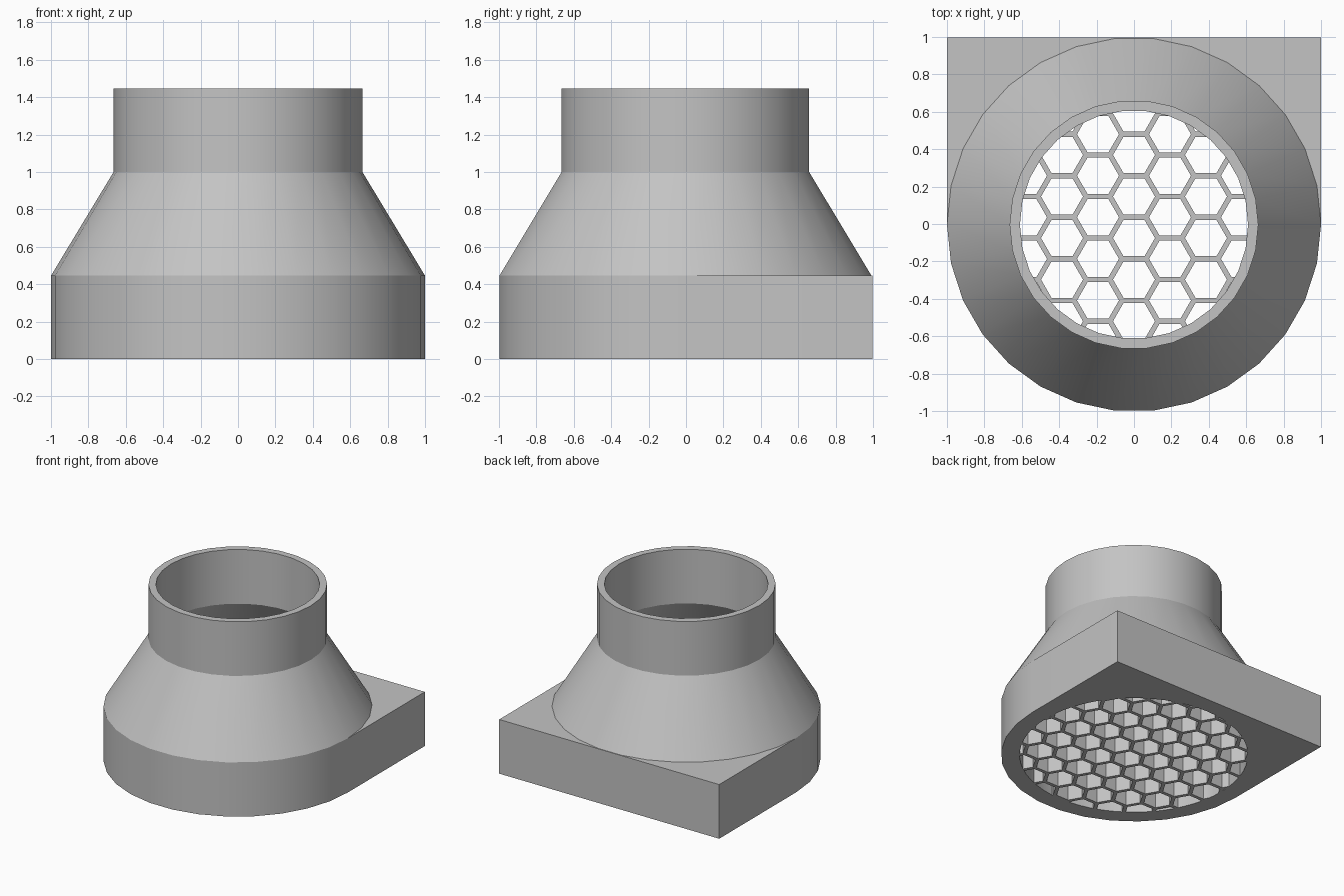
import bpy
import bmesh
import math

if "Cube" in bpy.data.objects:
    bpy.data.objects.remove(bpy.data.objects["Cube"], do_unlink=True)

SIDES = 30
Y0 = -0.003                     # centres the half-round plan
BASE_H, CONE_H, TOP_H = 0.445, 1.0, 1.445
R_BASE, R_TUBE, WALL = 1.0, 0.665, 0.055
R_GRILLE, PITCH, RIB = 0.86, 0.2222, 0.028

grey = bpy.data.materials.new("light grey plastic")
grey.use_nodes = True
colour = (0.55, 0.55, 0.55, 1)
grey.diffuse_color = colour
grey.node_tree.nodes["Principled BSDF"].inputs["Base Color"].default_value = colour


def ring(r, sides=SIDES, cx=0, cy=0):
    return [(cx + r * math.cos(2 * math.pi * i / sides),
             cy + r * math.sin(2 * math.pi * i / sides)) for i in range(sides)]


def make(name, bm):
    bmesh.ops.recalc_face_normals(bm, faces=bm.faces)
    me = bpy.data.meshes.new(name)
    bm.to_mesh(me)
    bm.free()
    me.materials.append(grey)
    ob = bpy.data.objects.new(name, me)
    ob.location.y = Y0
    bpy.context.collection.objects.link(ob)
    return ob


def prism(bm, outline, z0, z1):
    low = [bm.verts.new((x, y, z0)) for x, y in outline]
    high = [bm.verts.new((x, y, z1)) for x, y in outline]
    bm.faces.new(low[::-1])
    bm.faces.new(high)
    n = len(low)
    for i in range(n):
        j = (i + 1) % n
        bm.faces.new((low[i], low[j], high[j], high[i]))


def cut(target, cutter, operation):
    mod = target.modifiers.new("cut", "BOOLEAN")
    mod.operation = operation
    mod.solver = "EXACT"
    mod.object = cutter
    bpy.context.view_layer.update()
    graph = bpy.context.evaluated_depsgraph_get()
    target.data = bpy.data.meshes.new_from_object(target.evaluated_get(graph))
    target.modifiers.clear()
    bpy.data.objects.remove(cutter, do_unlink=True)


def smooth(ob):
    bpy.ops.object.select_all(action="DESELECT")
    ob.select_set(True)
    bpy.context.view_layer.objects.active = ob
    bpy.ops.object.shade_smooth_by_angle(angle=math.radians(25))


# Base: round at the front, square at the back
plan = [p for p in ring(R_BASE) if p[1] < 1e-4 and abs(p[0]) < 0.9999]
plan = [(-1, 0)] + plan + [(1, 0), (1, 1), (-1, 1)]
bm = bmesh.new()
prism(bm, plan, 0, BASE_H)
base = make("honeycomb_base", bm)

# Honeycomb cells, trimmed to a disc, then cut through the base
bm = bmesh.new()
column = PITCH * math.sqrt(3) / 2
cell = (PITCH - RIB) / math.sqrt(3)
for i in range(-6, 7):
    for j in range(-6, 7):
        x = i * column
        y = 0.15 + (j + (i % 2) / 2) * PITCH
        if math.hypot(x, y) < R_GRILLE + cell:
            prism(bm, ring(cell, 6, x, y), -0.1, BASE_H + 0.1)
cells = make("cell_cutter", bm)
cells.hide_render = True
bm = bmesh.new()
prism(bm, ring(R_GRILLE, 60), -0.2, BASE_H + 0.2)
disc = make("disc_cutter", bm)
disc.hide_render = True
cut(cells, disc, "INTERSECT")
cut(base, cells, "DIFFERENCE")
smooth(base)

# Hollow reducer: cone and tube turned from one wall profile
profile = [(R_BASE, BASE_H), (R_TUBE, CONE_H), (R_TUBE, TOP_H),
           (R_TUBE - WALL, TOP_H), (R_TUBE - WALL, CONE_H), (R_BASE - WALL, BASE_H)]
bm = bmesh.new()
loops = [[bm.verts.new((x, y, z)) for x, y in ring(r)] for r, z in profile]
for a, b in zip(loops, loops[1:]):
    for i in range(SIDES):
        j = (i + 1) % SIDES
        bm.faces.new((a[i], a[j], b[j], b[i]))
# Close the foot so the normals resolve to a solid wall
for i in range(SIDES):
    j = (i + 1) % SIDES
    bm.faces.new((loops[-1][i], loops[-1][j], loops[0][j], loops[0][i]))
smooth(make("cone_and_tube", bm))
